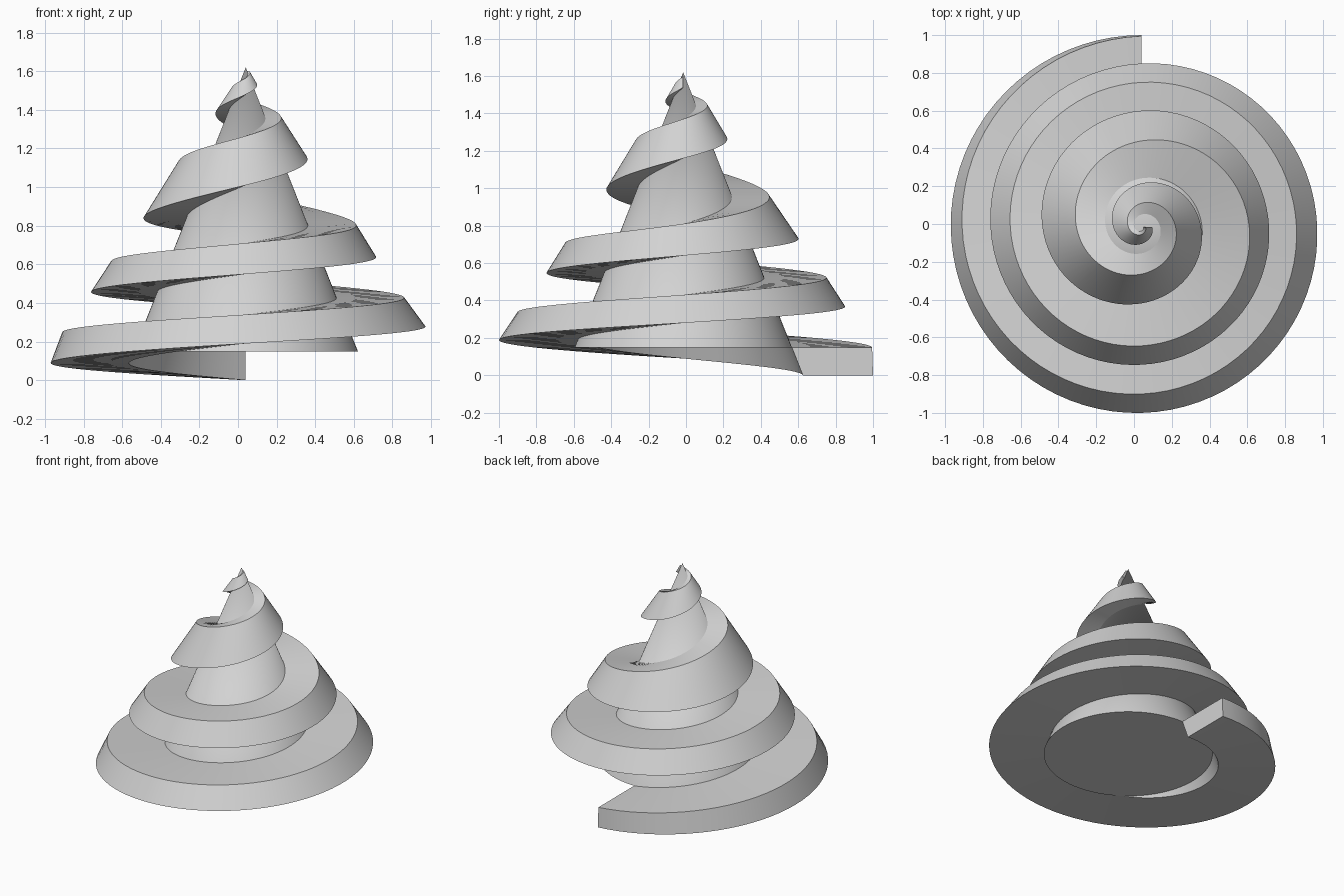
import bpy
import bmesh
import math

cube = bpy.data.objects.get("Cube")
if cube:
    bpy.data.objects.remove(cube, do_unlink=True)

AXIS_X, AXIS_Y = 0.04, -0.015
APEX, BASE_RADIUS, CORE_BOTTOM = 1.62, 0.64, 0.15
STEPS = 20  # ramp slices per quarter turn

# Ramp section at every quarter turn, from the foot to the tip
LOW_RADIUS = [1.015, 1.01, .985, .93, .865, .8, .73, .675, .615, .525, .405, .315, .23, .15, .09, .055]
TOP_RADIUS = [1.01, .95, .885, .82, .765, .695, .63, .57, .455, .345, .25, .18, .125, .07, .04, .02]
LOW_HEIGHT = [0, .09, .19, .28, .37, .46, .55, .64, .735, .85, 1.01, 1.16, 1.28, 1.4, 1.48, 1.54]
TOP_HEIGHT = [.15, .25, .34, .43, .525, .62, .71, .81, .97, 1.14, 1.265, 1.37, 1.455, 1.52, 1.565, 1.6]

# Single grey material
grey = bpy.data.materials.new("light_grey")
grey.use_nodes = True
colour = (0.65, 0.65, 0.65, 1)
grey.diffuse_color = colour
grey.node_tree.nodes["Principled BSDF"].inputs["Base Color"].default_value = colour


def smooth_value(knots, t):
    """Smooth curve through evenly spaced knots."""
    last = len(knots) - 1
    i = min(int(t), last - 1)
    f = t - i
    b, c = knots[i], knots[i + 1]
    a = knots[i - 1] if i > 0 else 2 * b - c
    d = knots[i + 2] if i + 2 <= last else 2 * c - b
    return b + 0.5 * f * (c - a + f * (2 * a - 5 * b + 4 * c - d + f * (3 * (b - c) + d - a)))


def core_radius(z):
    return max(BASE_RADIUS * (1 - z / APEX), 0.001)


def finish(name, bm):
    """Turn a bmesh into a smooth shaded object on the spiral axis."""
    bmesh.ops.recalc_face_normals(bm, faces=bm.faces)
    mesh = bpy.data.meshes.new(name)
    bm.to_mesh(mesh)
    bm.free()
    mesh.materials.append(grey)
    obj = bpy.data.objects.new(name, mesh)
    obj.location = (AXIS_X, AXIS_Y, 0)
    bpy.context.collection.objects.link(obj)
    bpy.ops.object.select_all(action='DESELECT')
    obj.select_set(True)
    bpy.context.view_layer.objects.active = obj
    bpy.ops.object.shade_smooth_by_angle(angle=math.radians(30))
    return obj


# Conical core, closed by a flat disc underneath
bm = bmesh.new()
height = APEX - CORE_BOTTOM
bmesh.ops.create_cone(bm, cap_ends=True, segments=96, radius1=core_radius(CORE_BOTTOM),
                      radius2=0, depth=height)
bmesh.ops.translate(bm, verts=bm.verts, vec=(0, 0, CORE_BOTTOM + height / 2))
finish("cone_core", bm)

# Spiral ramp: a four-sided section swept up around the core
bm = bmesh.new()
slices = []
for n in range((len(LOW_RADIUS) - 1) * STEPS + 1):
    t = n / STEPS
    angle = (t + 1) * math.pi / 2
    low, top = smooth_value(LOW_HEIGHT, t), smooth_value(TOP_HEIGHT, t)
    section = [
        (core_radius(low), low),
        (smooth_value(LOW_RADIUS, t), low),
        (smooth_value(TOP_RADIUS, t), top),
        (core_radius(top), top),
    ]
    slices.append([bm.verts.new((r * math.cos(angle), r * math.sin(angle), z)) for r, z in section])

for here, there in zip(slices, slices[1:]):
    for k in range(4):
        m = (k + 1) % 4
        bm.faces.new((here[k], here[m], there[m], there[k]))
bm.faces.new(slices[0])
bm.faces.new(slices[-1])
finish("spiral_ramp", bm)
